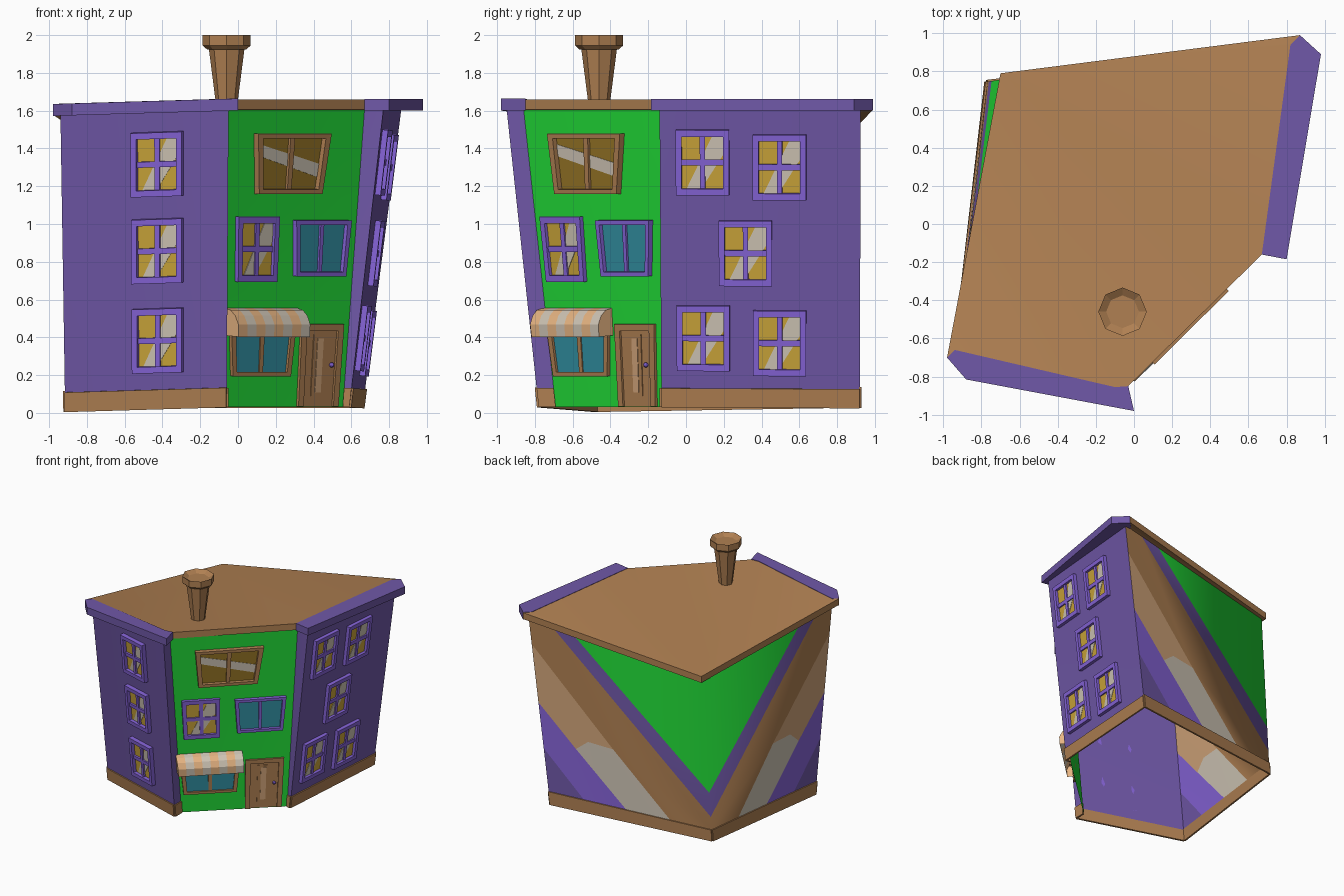
import bpy, bmesh, math
from mathutils import Vector

if "Cube" in bpy.data.objects:
    bpy.data.objects.remove(bpy.data.objects["Cube"])

# ---- flat colours (sRGB 0-255 converted to linear) ----
COLS = {"purple": (112, 88, 168), "violet": (134, 100, 216), "brown": (176, 128, 82),
        "green": (34, 222, 56), "yellow": (204, 166, 58), "olive": (150, 117, 38),
        "teal": (50, 144, 163), "pale": (208, 198, 182), "tan": (210, 165, 122),
        "peach": (240, 188, 136)}
NAMES = list(COLS)
MATS = []
for n, c in COLS.items():
    m = bpy.data.materials.new(n)
    lin = [((v / 255 + .055) / 1.055) ** 2.4 for v in c]
    m.diffuse_color = (*lin, 1)
    m.use_nodes = True
    m.node_tree.nodes["Principled BSDF"].inputs["Base Color"].default_value = m.diffuse_color
    MATS.append(m)


class Part:
    """Collects faces, then becomes one object."""
    def __init__(self, name):
        self.name, self.bm = name, bmesh.new()

    def face(self, pts, col):
        f = self.bm.faces.new([self.bm.verts.new(p) for p in pts])
        f.material_index = NAMES.index(col)

    def solid(self, back, front, col):
        """Prism between two matching outlines (front counter-clockwise from outside)."""
        k = len(front)
        self.face(front, col)
        self.face(back[::-1], col)
        for i in range(k):
            j = (i + 1) % k
            self.face([back[i], back[j], front[j], front[i]], col)

    def done(self, smooth=False):
        me = bpy.data.meshes.new(self.name)
        bmesh.ops.remove_doubles(self.bm, verts=self.bm.verts, dist=1e-5)
        for f in self.bm.faces:
            f.smooth = smooth
        self.bm.to_mesh(me)
        self.bm.free()
        for m in MATS:
            me.materials.append(m)
        bpy.context.collection.objects.link(bpy.data.objects.new(self.name, me))


class Wall:
    """Bilinear wall: s left to right seen from outside, t bottom to top."""
    def __init__(self, bl, br, tr, tl):
        self.c = [Vector(p) for p in (bl, br, tr, tl)]
        bl, br, tr, tl = self.c
        self.n = (br + tr - bl - tl).cross(tl + tr - bl - br).normalized()

    def p(self, s, t, d=0):
        bl, br, tr, tl = self.c
        return bl.lerp(br, s).lerp(tl.lerp(tr, s), t) + self.n * d

    def z(self, s, z, d=0):
        return self.p(s, (z - .02) / 1.58, d)


# ---- wall corners, bottom and top ----
A0, A1 = (-.915, -.47, .005), (-.94, -.66, 1.58)
B0, B1 = (-.06, -.78, .03), (-.05, -.95, 1.61)
Bi0, Bi1 = (-.06, -.69, .03), (-.05, -.86, 1.61)
C0, C1 = (.59, -.13, .03), (.77, -.14, 1.61)
Ci0, Ci1 = (.555, -.12, .03), (.67, -.14, 1.61)
D0, D1 = (.66, .92, .025), (.865, .925, 1.61)
E0, E1 = (-.775, .745, .025), (-.68, .76, 1.41)
front, shop = Wall(A0, B0, B1, A1), Wall(Bi0, Ci0, Ci1, Bi1)
right, back, left = Wall(C0, D0, D1, C1), Wall(D0, E0, E1, D1), Wall(E0, A0, A1, E1)
ends = (Wall(B0, Bi0, Bi1, B1), Wall(Ci0, C0, C1, Ci1))

# plain walls, as grids because they twist slightly
for name, w, col in (("front_wall", front, "purple"), ("right_wall", right, "purple"),
                     ("front_wall_end", ends[0], "purple"), ("right_wall_end", ends[1], "purple"),
                     ("shop_wall", shop, "green")):
    q, g = Part(name), 8
    for i in range(g):
        for j in range(g):
            q.face([w.p(a / g, b / g) for a, b in ((i, j), (i + 1, j), (i + 1, j + 1), (i, j + 1))], col)
    q.done(True)

# rear walls: painted bands forming a V, shaded smoothly round the rear corner
BANDS = [("green", [(.24, 1), (1, .25), (1, 1)]),
         ("purple", [(.12, 1), (1, .09), (1, .25), (.24, 1)]),
         ("brown", [(0, .84), (.43, .358), (.75, 0), (1, 0), (1, .09), (.12, 1), (0, 1)]),
         ("tan", [(0, .51), (.2, .297), (.28, .36), (.43, .358), (0, .84)]),
         ("pale", [(.2, .297), (.48, 0), (.75, 0), (.43, .358), (.28, .36)]),
         ("violet", [(0, .25), (.22, 0), (.48, 0), (.2, .297), (0, .51)]),
         ("purple", [(0, 0), (.22, 0), (0, .25)])]
q = Part("rear_walls")
for w, flip in ((back, False), (left, True)):
    for col, pts in BANDS:
        v = [w.p(1 - s if flip else s, .065 + .935 * t) for s, t in pts]
        q.face(v[::-1] if flip else v, col)
q.done(True)

# base boards
for name, w, t in (("front", front, .066), ("right", right, .064), ("back", back, .07),
                   ("left", left, .07), ("front_end", ends[0], .064), ("right_end", ends[1], .064)):
    q = Part(name + "_base_board")
    sq = [(0, 0), (1, 0), (1, t), (0, t)]
    q.solid([w.p(s, u, -.005) for s, u in sq], [w.p(s, u, .01) for s, u in sq], "brown")
    q.done()


# ---- windows ----
def window(name, w, bot, top, z0, z1, frame, glass, rows=2, gleam=None, depth=.035):
    q = Part(name)

    def loc(u, v, d):
        a = bot[0] + (bot[1] - bot[0]) * u
        b = top[0] + (top[1] - top[0]) * u
        return w.z(a + (b - a) * v, z0 + (z1 - z0) * v, d)

    def prism(pts, d0, d1, col):
        q.solid([loc(u, v, d0) for u, v in pts], [loc(u, v, d1) for u, v in pts], col)

    e, f = (.11, .1) if rows == 2 else (.07, .08)
    o = [(0, 0), (1, 0), (1, 1), (0, 1)]
    i = [(e, f), (1 - e, f), (1 - e, 1 - f), (e, 1 - f)]
    for k in range(4):  # mitred frame
        j = (k + 1) % 4
        prism([o[k], o[j], i[j], i[k]], 0, depth, frame)
    prism(i, 0, .006, glass)
    if gleam:
        prism(gleam, .006, .009, "pale")
    h = e * .45
    prism([(.5 - h, f), (.5 + h, f), (.5 + h, 1 - f), (.5 - h, 1 - f)], 0, depth * .6, frame)
    if rows == 2:
        prism([(e, .455), (1 - e, .455), (1 - e, .545), (e, .545)], 0, depth * .6, frame)
    q.done()


RISING = [(.2, .1), (.48, .1), (.89, .62), (.89, .9), (.68, .9)]
FALLING = [(.07, .62), (.93, .28), (.93, .5), (.07, .82)]
for k, z in enumerate((.215, .69, 1.15)):
    s = (.427, .733)
    window(f"front_window_{k + 1}", front, s, s, z, z + .34, "violet", "yellow", 2, RISING)
for k, (y, z) in enumerate(((-.045, .215), (.36, .19), (.18, .665), (-.045, 1.145), (.36, 1.12))):
    s = ((y + .13) / 1.055, (y + .41) / 1.055)
    window(f"right_window_{k + 1}", right, s, s, z, z + .345, "violet", "yellow", 2, RISING, .03)
window("attic_window", shop, (.205, .69), (.19, .735), 1.15, 1.47, "brown", "olive", 1, FALLING)
window("small_window", shop, (.06, .375), (.06, .38), .685, 1.03, "violet", "yellow", 2, RISING, .025)
window("wide_window", shop, (.525, .92), (.505, .935), .715, 1.01, "violet", "teal", 1, None, .03)
window("display_window", shop, (.03, .52), (.015, .55), .185, .46, "brown", "teal", 1, None, .02)

# ---- striped awning ----
q = Part("awning")
prof = [(0, .545), (.045, .537), (.08, .51), (.105, .465), (.105, .40)]
N, S0, S1 = 8, -.02, .57
for k in range(N):
    a, b = (S0 + (S1 - S0) * (k + m) / N for m in (0, 1))
    for (d0, za), (d1, zb) in zip(prof, prof[1:]):
        q.face([shop.z(a, zb, d1), shop.z(b, zb, d1), shop.z(b, za, d0), shop.z(a, za, d0)],
               "pale" if k % 2 else "peach")
for s in (S0, S1):
    q.face([shop.z(s, z, d) for d, z in prof + [(0, .40)]], "peach")
q.done()

# ---- door ----
q = Part("door")


def slab_on_shop(s0, s1, z0, z1, d, col):
    r = [(s0, z0), (s1, z0), (s1, z1), (s0, z1)]
    q.solid([shop.z(s, z, 0) for s, z in r], [shop.z(s, z, d) for s, z in r], col)


slab_on_shop(.60, .645, .025, .46, .016, "brown")
slab_on_shop(.90, .945, .025, .46, .016, "brown")
slab_on_shop(.645, .90, .425, .46, .016, "brown")
slab_on_shop(.645, .90, .025, .425, .004, "brown")
slab_on_shop(.71, .82, .08, .405, .008, "brown")
slab_on_shop(.74, .79, .10, .385, .011, "tan")
q.done()
q = Part("door_knob")
bmesh.ops.create_icosphere(q.bm, subdivisions=2, radius=.014)
bmesh.ops.translate(q.bm, verts=q.bm.verts, vec=shop.z(.865, .245, .014))
for f in q.bm.faces:
    f.material_index = NAMES.index("violet")
q.done()

# ---- roof: fan folded towards the low rear corner, top shaded smoothly ----
rim = [(-.70, .79, 1.45), (-.98, -.70, 1.633), (-.94, -.665, 1.635), (-.10, -.855, 1.658),
       (-.03, -.85, 1.66), (.67, -.16, 1.66), (.82, .94, 1.66), (.87, .99, 1.66)]
top = [Vector(p) for p in rim]
low = [p - Vector((0, 0, .055)) for p in top]
surface, edge = Part("roof_surface"), Part("roof_edge")
for k in range(len(top)):
    j = (k + 1) % len(top)
    edge.face([low[k], low[j], top[j], top[k]], "brown")
    if 0 < k < len(top) - 1:
        surface.face([top[0], top[k], top[j]], "brown")
        edge.face([low[0], low[j], low[k]], "brown")
surface.done(True)
edge.done()

# cornices over the two purple walls
for name, pts in (("front_cornice", [(-.98, -.70, 1.635), (-.88, -.815, 1.638), (0, -.98, 1.664),
                                     (-.03, -.85, 1.664), (-.10, -.855, 1.662), (-.94, -.66, 1.637)]),
                  ("right_cornice", [(.67, -.16, 1.663), (.80, -.185, 1.663), (.98, .89, 1.663),
                                     (.87, .99, 1.663), (.82, .94, 1.663)])):
    q = Part(name)
    hi = [Vector(p) for p in pts]
    q.solid([p - Vector((0, 0, .063)) for p in hi], hi, "purple")
    q.done()

# ---- chimney: eight-sided turned profile with a shallow sloped rim ----
q = Part("chimney")
rings = [(.045, 1.54), (.06, 1.66), (.094, 1.925), (.105, 1.925), (.127, 1.945),
         (.127, 2.0), (.086, 1.975)]
loops = [[Vector((-.06 + r * math.cos(a), -.46 + r * math.sin(a), z))
          for a in (math.tau * k / 8 for k in range(8))] for r, z in rings]
for lo, hi in zip(loops, loops[1:]):
    for k in range(8):
        j = (k + 1) % 8
        q.face([lo[k], lo[j], hi[j], hi[k]], "brown")
q.face(loops[-1], "brown")
q.done()
